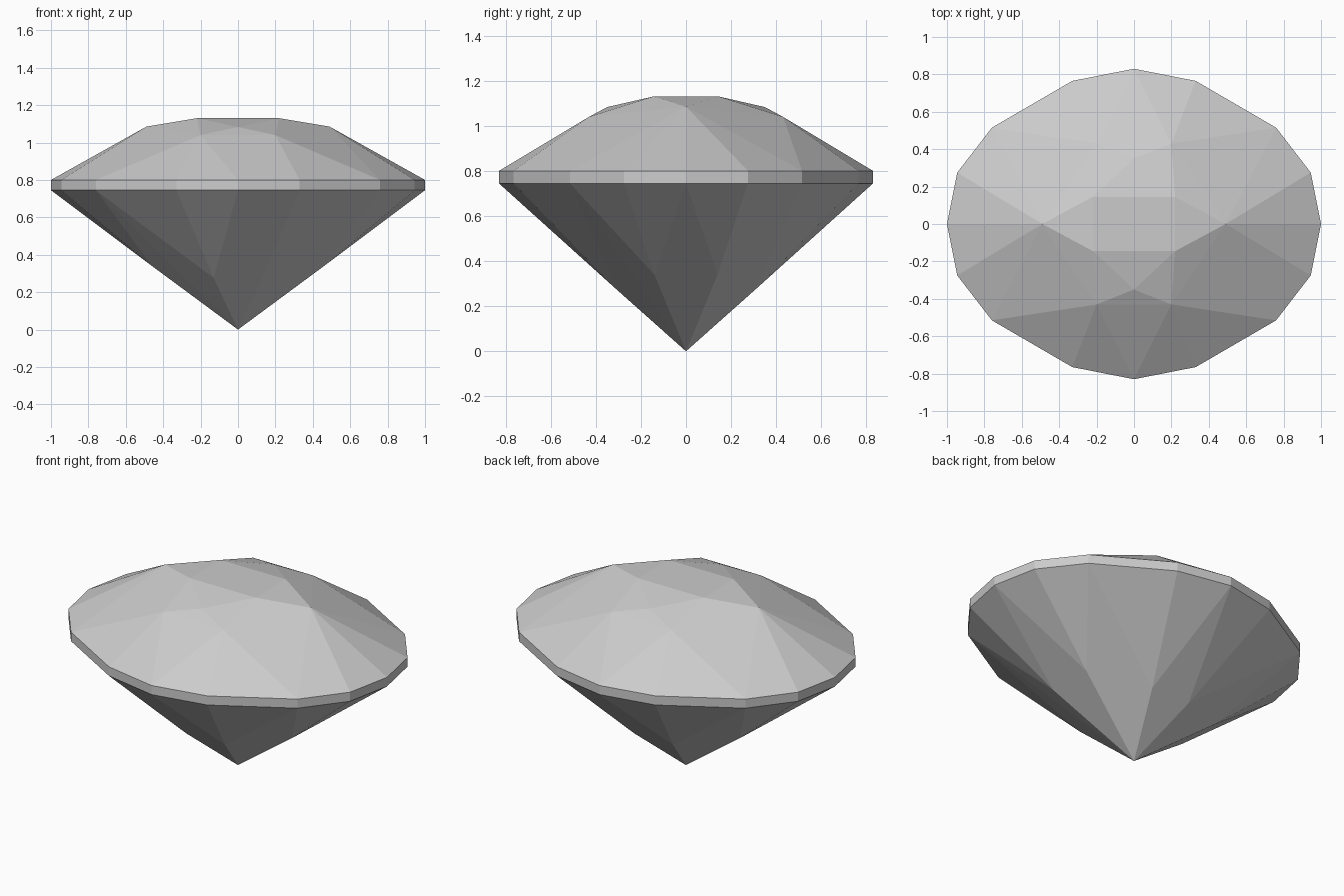
import bpy, bmesh, math

cube = bpy.data.objects.get("Cube")
if cube:
    bpy.data.objects.remove(cube, do_unlink=True)

mat = bpy.data.materials.new("pale grey")
mat.use_nodes = True
GREY = (0.6, 0.6, 0.6, 1.0)
mat.diffuse_color = GREY
mat.node_tree.nodes["Principled BSDF"].inputs["Base Color"].default_value = GREY


def mirrored(points):
    """Repeat one quadrant of points in all four quadrants, without doubles."""
    return {(sx * x + 0.0, sy * y + 0.0, z)
            for x, y, z in points for sx in (1, -1) for sy in (1, -1)}


# Girdle: oval outline, upper and lower rim
outline = [(0, 0.83), (0.33, 0.765), (0.76, 0.515), (0.945, 0.275), (1, 0)]
rims = [(x, y, z) for x, y in outline for z in (0.745, 0.80)]

# Crown: table corners, star tips and upper facet corners
crown = [(0.22, 0.145, 1.13), (0, 0.35, 1.083), (0.49, 0, 1.085),
         (0.2, 0.43, 1.04), (0.62, 0.1, 0.995)]

# Pavilion: point and lower facet corners
pavilion = [(0, 0, 0), (0.13, 0.31, 0.276), (0.46, 0.14, 0.34)]

# Cut stone: flat facets spanning all the corners
bm = bmesh.new()
for co in sorted(mirrored(rims + crown + pavilion)):
    bm.verts.new(co)
bmesh.ops.convex_hull(bm, input=bm.verts[:])
bmesh.ops.dissolve_limit(bm, angle_limit=math.radians(1),
                         verts=bm.verts[:], edges=bm.edges[:])
bmesh.ops.recalc_face_normals(bm, faces=bm.faces[:])
mesh = bpy.data.meshes.new("cut_gemstone")
bm.to_mesh(mesh)
bm.free()
mesh.materials.append(mat)
gem = bpy.data.objects.new("cut_gemstone", mesh)
bpy.context.collection.objects.link(gem)
